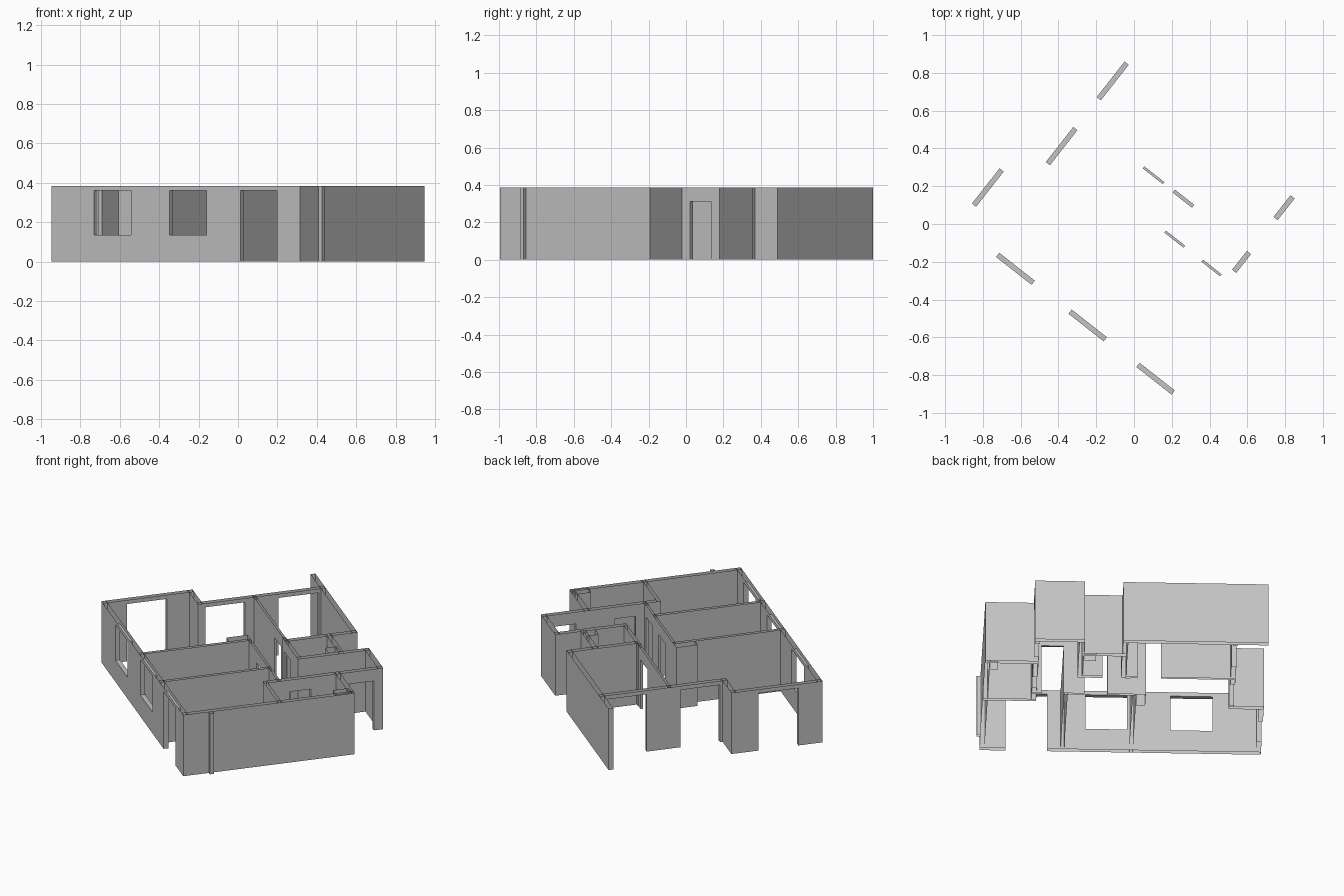
import bpy
import bmesh
import math

cube = bpy.data.objects.get("Cube")
if cube:
    bpy.data.objects.remove(cube, do_unlink=True)

HEIGHT = 0.385     # wall height
HEAD = 0.36        # window and terrace door head
SILL = 0.135       # window sill
DOOR = 0.31        # inner door head
PLAN_ANGLE = math.radians(-38.1)
T = 0.028          # outer wall thickness
P = 0.02           # partition thickness
Q = 0.014          # thin partition thickness

plaster = bpy.data.materials.new("grey plaster")
plaster.use_nodes = True
grey = (0.55, 0.55, 0.55, 1)
plaster.diffuse_color = grey
plaster.node_tree.nodes["Principled BSDF"].inputs["Base Color"].default_value = grey


def wall(name, axis, side, thick, start, end, openings=()):
    """Hollow wall along plan axis 'u' or 'v', open at top and bottom.
    side is one face, thick reaches to the other.
    Each opening is (from, to, bottom, top)."""
    xs = sorted({start, end, *(o[0] for o in openings), *(o[1] for o in openings)})
    zs = sorted({0, HEIGHT, *(o[2] for o in openings), *(o[3] for o in openings)})
    bm = bmesh.new()

    def quad(*pts):
        bm.faces.new([bm.verts.new((a, b, z) if axis == 'u' else (b, a, z))
                      for a, b, z in pts])

    def solid(i, k):
        if not (0 <= i < len(xs) - 1 and 0 <= k < len(zs) - 1):
            return False
        x, z = (xs[i] + xs[i + 1]) / 2, (zs[k] + zs[k + 1]) / 2
        return not any(o[0] < x < o[1] and o[2] < z < o[3] for o in openings)

    b0, b1 = side, side + thick
    for i in range(len(xs) - 1):
        for k in range(len(zs) - 1):
            if not solid(i, k):
                continue
            x0, x1, z0, z1 = xs[i], xs[i + 1], zs[k], zs[k + 1]
            for b in (b0, b1):
                quad((x0, b, z0), (x1, b, z0), (x1, b, z1), (x0, b, z1))
            # jambs and wall ends
            for x, j in ((x0, i - 1), (x1, i + 1)):
                if not solid(j, k):
                    quad((x, b0, z0), (x, b1, z0), (x, b1, z1), (x, b0, z1))
            # sills and heads, but no cap on the wall itself
            for z, j in ((z0, k - 1), (z1, k + 1)):
                if 0 < z < HEIGHT and not solid(i, j):
                    quad((x0, b0, z), (x1, b0, z), (x1, b1, z), (x0, b1, z))

    bmesh.ops.remove_doubles(bm, verts=bm.verts, dist=1e-4)
    bmesh.ops.recalc_face_normals(bm, faces=bm.faces)
    bmesh.ops.dissolve_limit(bm, angle_limit=0.01, verts=bm.verts, edges=bm.edges)
    mesh = bpy.data.meshes.new(name)
    bm.to_mesh(mesh)
    bm.free()
    mesh.materials.append(plaster)
    obj = bpy.data.objects.new(name, mesh)
    obj.rotation_euler.z = PLAN_ANGLE
    bpy.context.collection.objects.link(obj)


# Plan lines
LEFT, RIGHT, FRONT, BACK = -0.742, 0.862, -0.588, 0.687
STEP = -0.57       # recessed terrace side
HALL = 0.586       # entrance wall

# Outer walls
wall("window_wall", 'u', FRONT, T, LEFT, RIGHT,
     [(-0.467, -0.228, SILL, HEAD), (0.02, 0.257, SILL, HEAD), (0.477, 0.714, 0, HEAD)])
wall("long_blind_wall", 'v', RIGHT, -T, FRONT, 0.433)
wall("wall_pilaster", 'v', RIGHT, 0.021, -0.435, -0.412)
wall("bedroom_terrace_wall", 'v', LEFT, T, FRONT, -0.045, [(-0.444, -0.207, 0, HEAD)])
wall("terrace_step_wall", 'u', -0.045, -T, LEFT, STEP + T)
wall("living_terrace_wall", 'v', STEP, T, -0.073, BACK,
     [(-0.03, 0.206, 0, HEAD), (0.407, 0.646, 0, HEAD)])
wall("back_wall", 'u', BACK, -T, -0.745, 0.082)
wall("back_recess_side", 'v', 0.082, -T, 0.267, BACK)
wall("back_recess_wall", 'u', 0.534, -T, 0.06, 0.31)
wall("hall_side_wall", 'v', 0.302, T, 0.257, BACK)
wall("hall_back_wall", 'u', BACK, -T, 0.302, HALL)
wall("entrance_wall", 'v', HALL, -T, 0.0, BACK,
     [(0.13, 0.257, 0, DOOR), (0.485, 0.631, 0, DOOR)])
wall("corner_room_wall", 'u', 0.433, -T, HALL - T, RIGHT)

# Partitions
wall("living_partition", 'u', 0.26, Q, STEP, 0.04, [(-0.145, -0.01, 0, DOOR)])
wall("bath_partition", 'u', 0.257, P, 0.03, 0.31, [(0.058, 0.188, 0, DOOR)])
wall("corridor_partition", 'u', 0.063, Q, -0.01, HALL,
     [(0.155, 0.284, 0, DOOR), (0.404, 0.53, 0, DOOR)])
wall("bedroom_partition_1", 'v', -0.012, P, FRONT, 0.077)
wall("bedroom_partition_2", 'v', 0.38, P, FRONT, 0.077)
wall("corner_room_partition", 'u', -0.02, P, HALL - T, RIGHT)

# Service shafts
wall("bedroom_shaft", 'v', -0.065, 0.053, -0.05, 0.077)
wall("bath_shaft", 'v', 0.232, 0.07, 0.45, 0.52)
wall("corner_room_shaft", 'v', 0.79, 0.06, 0.325, 0.42)
